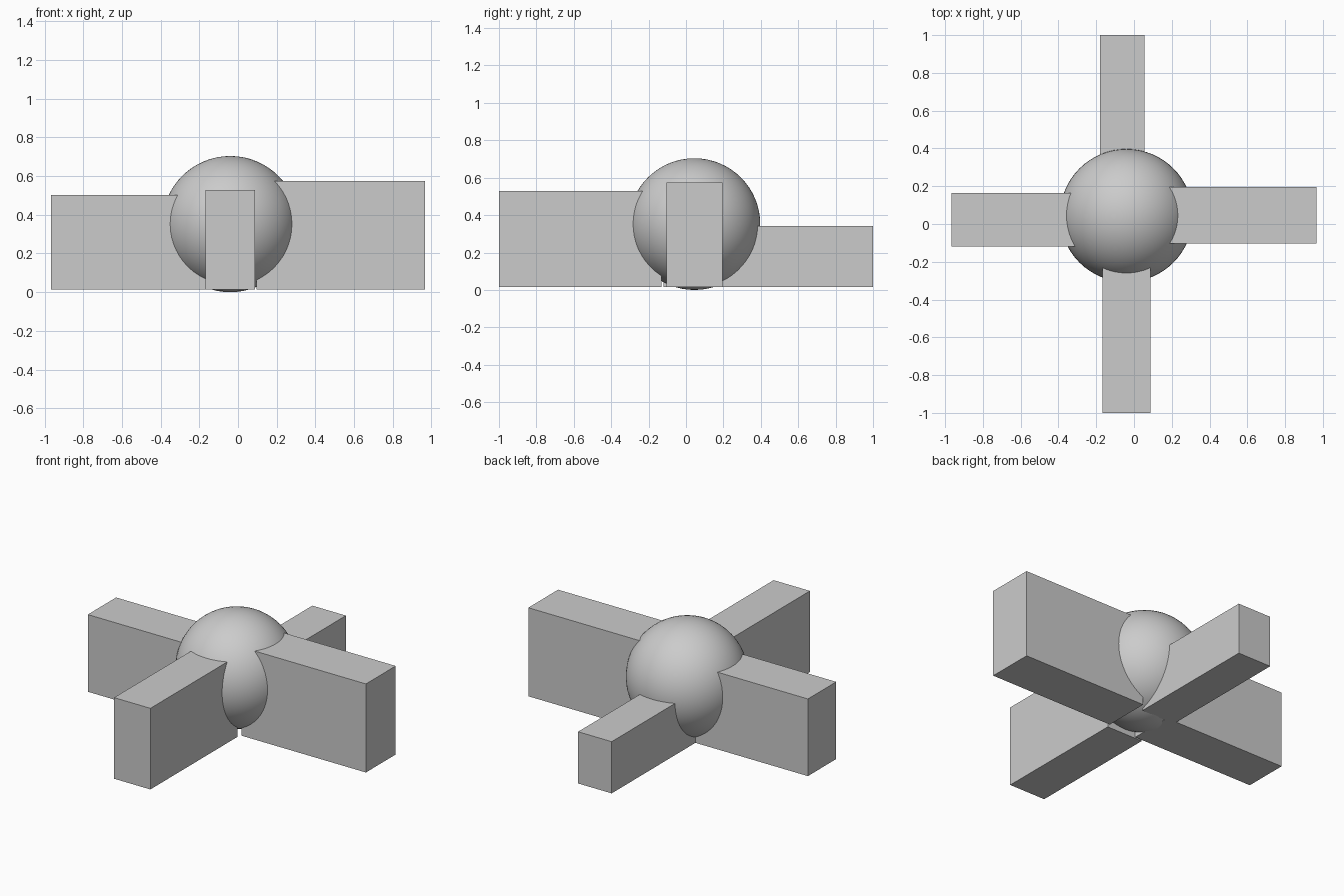
import bpy

if "Cube" in bpy.data.objects:
    bpy.data.objects.remove(bpy.data.objects["Cube"])


def box(name, x0, x1, y0, y1, z0, z1):
    """Axis-aligned box between the given limits."""
    bpy.ops.mesh.primitive_cube_add(
        size=1, location=((x0 + x1) / 2, (y0 + y1) / 2, (z0 + z1) / 2))
    ob = bpy.context.object
    ob.name = name
    ob.scale = (x1 - x0, y1 - y0, z1 - z0)
    bpy.ops.object.transform_apply(location=False, rotation=False, scale=True)
    return ob


# Central smooth ball resting on the ground
R = 0.352
bpy.ops.mesh.primitive_uv_sphere_add(
    segments=64, ring_count=32, radius=R, location=(-0.04, 0.045, R))
bpy.context.object.name = "centre_ball"
bpy.ops.object.shade_smooth_by_angle()

# Four arms of differing height, each starting inside the ball
BASE = 0.015
box("left_arm", -0.967, -0.11, -0.12, 0.163, BASE, 0.503)
box("right_arm", 0.095, 0.967, -0.103, 0.195, BASE, 0.575)
box("front_arm", -0.167, 0.087, -1.0, -0.13, BASE, 0.528)
box("back_arm", -0.18, 0.055, 0.14, 1.0, BASE, 0.342)
